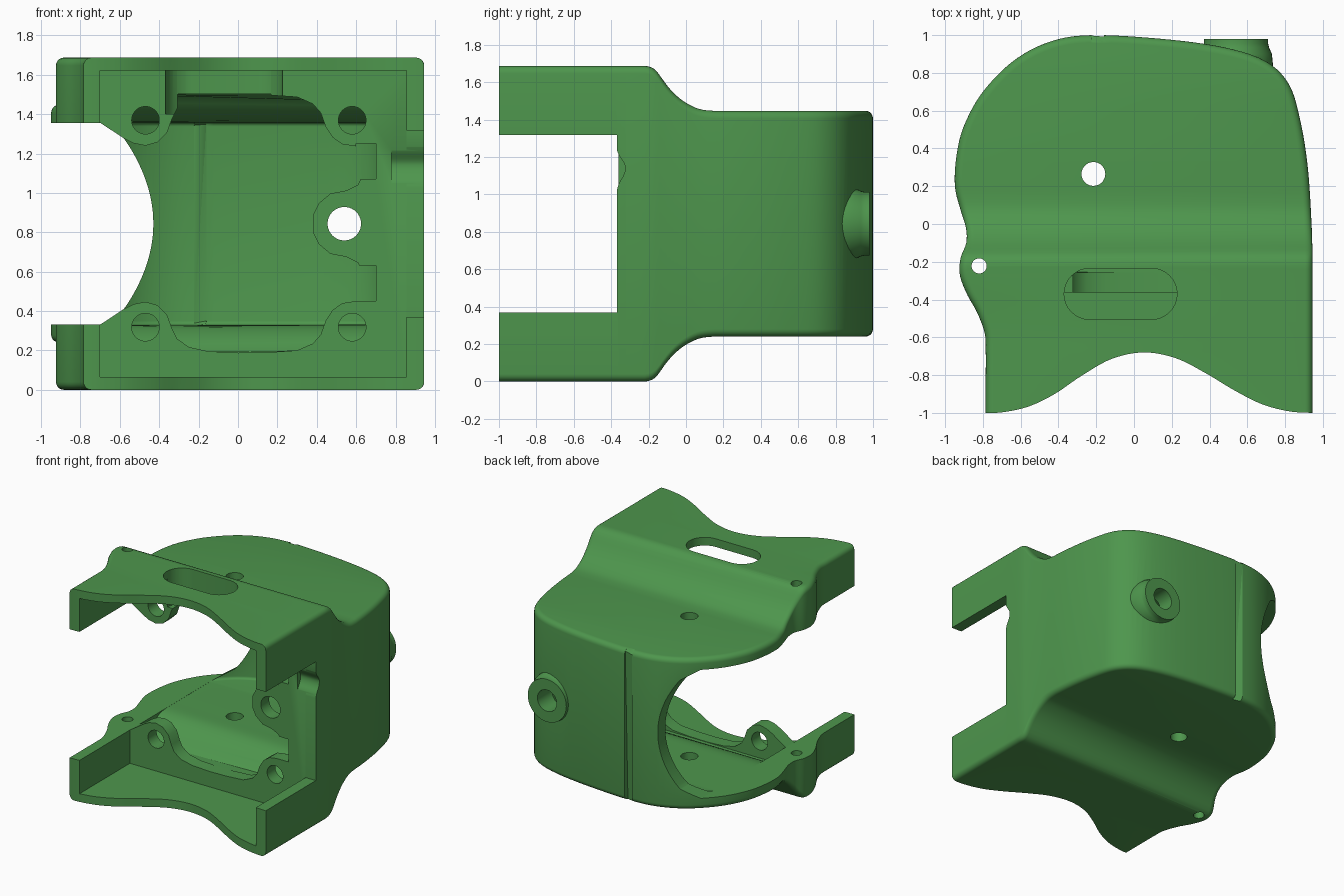
import bpy, bmesh, math

if "Cube" in bpy.data.objects:
    bpy.data.objects.remove(bpy.data.objects["Cube"])

H = 1.687          # overall height
MID = H / 2

green = bpy.data.materials.new("housing green")
green.diffuse_color = (0.076, 0.305, 0.074, 1)
green.use_nodes = True
green.node_tree.nodes["Principled BSDF"].inputs["Base Color"].default_value = green.diffuse_color


def make(name, bm):
    bmesh.ops.recalc_face_normals(bm, faces=bm.faces[:])
    me = bpy.data.meshes.new(name)
    bm.to_mesh(me)
    bm.free()
    me.materials.append(green)
    ob = bpy.data.objects.new(name, me)
    bpy.context.collection.objects.link(ob)
    return ob


def skin(name, rings):
    """Closed solid through a list of equally long rings."""
    bm = bmesh.new()
    vs = [[bm.verts.new(p) for p in ring] for ring in rings]
    n = len(vs[0])
    for a, b in zip(vs, vs[1:]):
        for j in range(n):
            bm.faces.new((a[j], a[(j + 1) % n], b[(j + 1) % n], b[j]))
    bm.faces.new(vs[0])
    bm.faces.new(vs[-1])
    return make(name, bm)


def prism(name, pts, axis, lo, hi):
    put = {"x": lambda a, b, c: (c, a, b),
           "y": lambda a, b, c: (a, c, b),
           "z": lambda a, b, c: (a, b, c)}[axis]
    return skin(name, [[put(a, b, c) for a, b in pts] for c in (lo, hi)])


def circle(cx, cy, r, n=40):
    return [(cx + r * math.cos(2 * math.pi * i / n),
             cy + r * math.sin(2 * math.pi * i / n)) for i in range(n)]


def rect(a0, a1, b0, b1):
    return [(a0, b0), (a1, b0), (a1, b1), (a0, b1)]


def spline(pts, n=10):
    """Smooth curve through the points."""
    p = [pts[0]] + pts + [pts[-1]]
    out = []
    for i in range(1, len(p) - 2):
        for s in range(n):
            t = s / n
            out.append(tuple(0.5 * (2 * b + (c - a) * t + (2 * a - 5 * b + 4 * c - d) * t * t
                                    + (3 * b - a - 3 * c + d) * t ** 3)
                             for a, b, c, d in zip(p[i - 1], p[i], p[i + 1], p[i + 2])))
    return out + [pts[-1]]


def lookup(curve, y):
    """First coordinate of a curve at second coordinate y."""
    for (x0, y0), (x1, y1) in zip(curve, curve[1:]):
        if y0 <= y <= y1 and y1 > y0:
            return x0 + (x1 - x0) * (y - y0) / (y1 - y0)
    return curve[-1][0] if y > curve[-1][1] else curve[0][0]


def boolean(body, other, op="DIFFERENCE"):
    mod = body.modifiers.new("cut", "BOOLEAN")
    mod.operation, mod.solver, mod.object = op, "EXACT", other
    bpy.context.view_layer.objects.active = body
    bpy.ops.object.modifier_apply(modifier=mod.name)
    bpy.data.objects.remove(other)


# Plan outline, split in a left and a right edge
outline = spline([(-.785, -1.2), (-.785, -1), (-.785, -.8), (-.785, -.68), (-.79, -.58),
                  (-.83, -.47), (-.885, -.37), (-.922, -.27), (-.918, -.18), (-.888, -.1),
                  (-.89, -.02), (-.92, .08), (-.948, .2), (-.94, .36), (-.9, .52),
                  (-.8, .7), (-.63, .87), (-.43, .97), (-.2, 1), (.2, .975), (.5, .93),
                  (.7, .86), (.82, .74), (.88, .55), (.92, .3), (.94, 0), (.945, -.2),
                  (.945, -.4), (.945, -.6), (.945, -.8), (.945, -1), (.945, -1.2)])
top = max(range(len(outline)), key=lambda i: outline[i][1])
left, right = outline[:top + 1], outline[top:][::-1]
rows = [-1.2 + 2.1 * i / 105 for i in range(105)]
rows += [1 - .1 * (1 - i / 16) ** 2 for i in range(16)]

# Underside height along the depth; the upper side mirrors it
step = spline([(0, -1.2), (0, -.3), (0, -.24), (.003, -.2), (.025, -.16), (.1, -.105),
               (.155, -.055), (.197, 0), (.23, .07), (.24, .15), (.24, .25), (.24, 1.1)])


def outer_floor(y):
    return lookup(step, y)


def inner_floor(y):
    return max(.185, lookup(step, y + .05) + .09)


def shell(name, ys, inset, floor, r, xmin, K=5):
    """Loft of rounded cross-sections that follow the plan outline."""
    edges = []
    for curve, sign in ((left, 1), (right, -1)):
        p = [(lookup(curve, y), y) for y in ys]
        e = []
        for i, (x, y) in enumerate(p):
            a, b = p[max(i - 1, 0)], p[min(i + 1, len(p) - 1)]
            tx, ty = b[0] - a[0], b[1] - a[1]
            m = math.hypot(tx, ty)
            e.append((x, y, sign * ty / m, -sign * tx / m))
        edges.append(e)

    def pt(e, k, upper):
        a = k / K * math.pi / 2
        d = inset + r * (1 - math.cos(a))
        x, y = max(e[0] + e[2] * d, xmin), e[1] + e[3] * d
        z = floor(y) + r * (1 - math.sin(a))
        return (x, y, H - z if upper else z)

    up, down = range(K + 1), range(K, -1, -1)
    return skin(name, [[pt(l, k, False) for k in down] + [pt(l, k, True) for k in up]
                       + [pt(q, k, True) for k in down] + [pt(q, k, False) for k in up]
                       for l, q in zip(*edges)])


housing = shell("housing", rows, 0, outer_floor, .04, -2)

# Round boss on the back wall
boss = skin("back_boss", [[(x, y, z) for x, z in circle(.54, MID, r)]
                          for r, y in ((.2, .8), (.19, .9), (.175, .935), (.17, .955), (.17, .98))])
boolean(housing, boss, "UNION")

# Rear chamber and front chamber
boolean(housing, shell("rear_chamber", [y for y in rows if y > -.27], .09, inner_floor, .02, -.7))
boolean(housing, prism("front_chamber", rect(-.7, .855, .065, H - .065), "y", -1.3, -.362))

# Opening in the partition, shaped around the screw bosses
half = [(-.72, .42), (-.58, .41), (-.53, .435), (-.47, .447), (-.41, .43), (-.36, .38),
        (-.335, .31), (-.31, .26), (-.25, .217), (-.15, .195), (0, .188), (.15, .19), (.3, .2),
        (.38, .235), (.42, .28), (.445, .35), (.48, .405), (.53, .44), (.63, .455), (.63, .6),
        (.61, .645), (.55, .675), (.47, .69), (.41, .74), (.38, .8)]
boolean(housing, prism("partition_opening", half + [(x, H - z) for x, z in half[::-1]],
                       "y", -.4, -.2))
for z0 in (.45, 1.07):
    boolean(housing, prism("partition_notch", rect(.6, .7, z0, z0 + .18), "y", -.4, -.2))

# Open left side with a curved edge in the back wall
side = [(-1.3, .331), (-.7, .331), (-.58, .41)]
side += [(-.43 - .15 * ((z - MID) / .435) ** 2, z) for z in
         [MID - .435 + .87 * i / 28 for i in range(1, 28)]]
side += [(-.58, H - .41), (-.7, H - .331), (-1.3, H - .331)]
boolean(housing, prism("left_opening", side, "y", -1.5, 1.5))

# Window in the right wall with a small cove in its rear edge
boolean(housing, prism("right_window", rect(-1.3, -.369, .37, 1.317), "x", .8, 1.3))
cove = spline([(-.375, 1.25), (-.358, 1.21), (-.33, 1.165), (-.325, 1.135), (-.335, 1.1),
               (-.36, 1.055), (-.375, 1.0)], 4)
boolean(housing, prism("window_cove", [(-.45, 1.25)] + cove + [(-.45, 1.0)], "x", .78, 1.3))

# Scalloped front edge
scallop = spline([(-.8, -1), (-.7, -.997), (-.56, -.967), (-.42, -.9), (-.28, -.805),
                  (-.12, -.715), (.05, -.68), (.22, -.71), (.38, -.79), (.53, -.88),
                  (.68, -.955), (.83, -.993), (.96, -1)], 6)
boolean(housing, prism("front_scallop", [(-1.3, -1)] + scallop + [(1.3, -1), (1.3, -1.5), (-1.3, -1.5)],
                       "z", -1, 3))

# Long slot in the upper plate
slot = [(cx + .135 * math.cos(a), -.37 + .135 * math.sin(a))
        for cx, a0 in ((.093, -90), (-.235, 90))
        for a in [math.radians(a0 + 180 * i / 16) for i in range(17)]]
boolean(housing, prism("plate_slot", slot, "z", 1.4, 2))

# Screw holes, vertical pin holes and the hole through the back boss
for x in (-.47, .58):
    for z in (.318, H - .318):
        boolean(housing, prism("screw_hole", circle(x, z, .07), "y", -.5, -.17))
boolean(housing, prism("pivot_hole", circle(-.215, .265, .063), "z", -1, 3))
boolean(housing, prism("pin_hole", circle(-.82, -.222, .04), "z", -1, 3))
boolean(housing, prism("boss_hole", circle(.54, MID, .085), "y", -.6, 1.3))

bpy.ops.object.select_all(action="DESELECT")
housing.select_set(True)
bpy.context.view_layer.objects.active = housing
bpy.ops.object.shade_smooth_by_angle(angle=math.radians(30))
